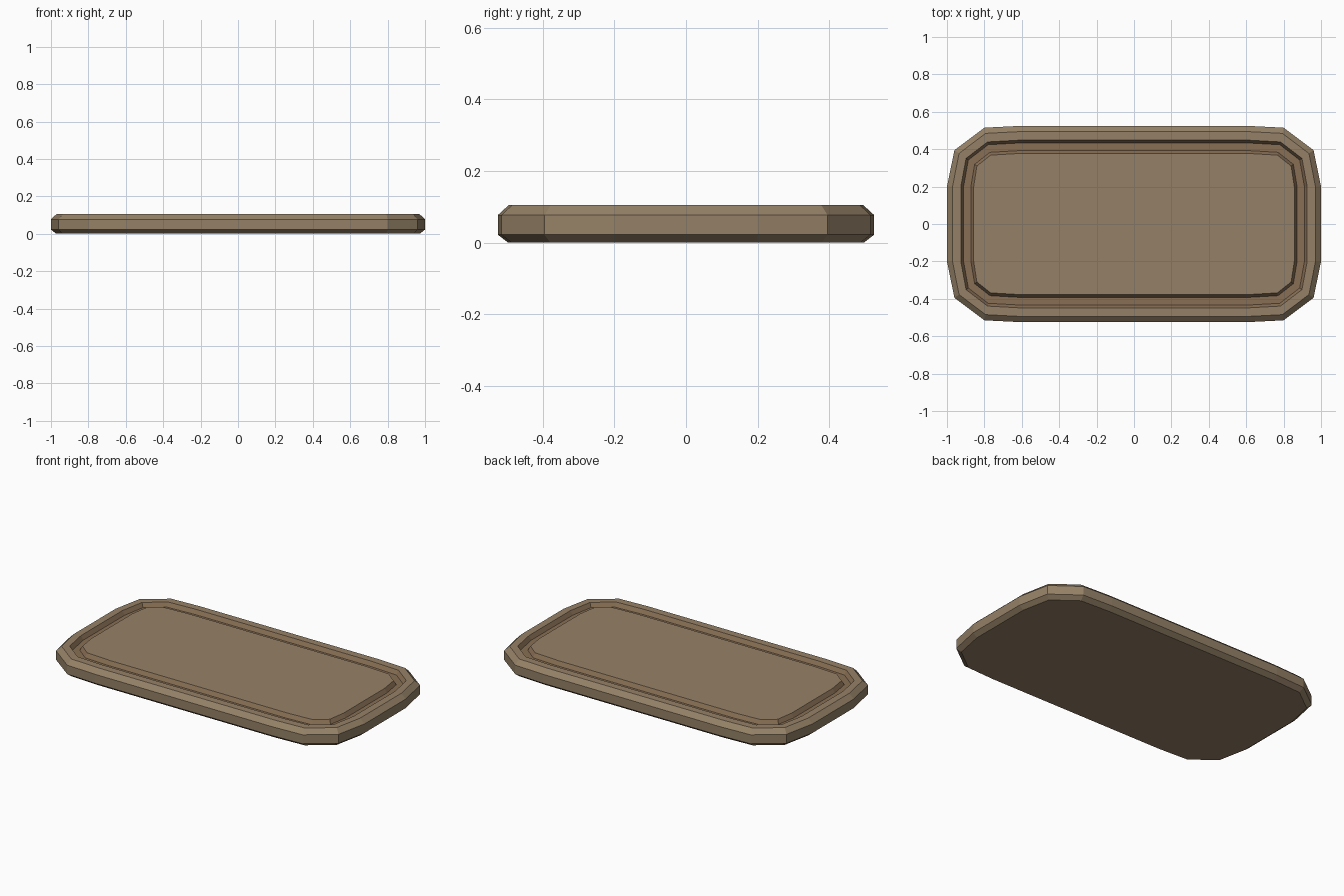
import bpy, bmesh

if "Cube" in bpy.data.objects:
    bpy.data.objects.remove(bpy.data.objects["Cube"])

# Quarter outlines: board edge and raised centre panel
OUTER = [(1.0, 0.2), (0.96, 0.395), (0.80, 0.515), (0.6, 0.525)]
INNER = [(0.857, 0.2), (0.84, 0.31), (0.767, 0.368), (0.6, 0.378)]
SPAN = 0.145


def outline(inset):
    t = inset / SPAN
    q = [(a + (c - a) * t, b + (d - b) * t) for (a, b), (c, d) in zip(OUTER, INNER)]
    left = [(-x, y) for x, y in reversed(q)]
    half = q + left
    return half + [(-x, -y) for x, y in half]


def material(name, color):
    m = bpy.data.materials.new(name)
    m.diffuse_color = color
    m.use_nodes = True
    m.node_tree.nodes["Principled BSDF"].inputs["Base Color"].default_value = m.diffuse_color
    return m


# Cross-section from underside to centre panel: (inset, height)
PROFILE = [(0.028, 0.0), (0.0, 0.022), (0.0, 0.077), (0.03, 0.105),
           (0.075, 0.105), (0.09, 0.08), (0.130, 0.08), (SPAN, 0.105)]
GROOVE = (4, 5, 6)

bm = bmesh.new()
rings = [[bm.verts.new((x, y, z)) for x, y in outline(i)] for i, z in PROFILE]
for k, (a, b) in enumerate(zip(rings, rings[1:])):
    for i in range(len(a)):
        j = (i + 1) % len(a)
        f = bm.faces.new((a[i], a[j], b[j], b[i]))
        f.material_index = 1 if k in GROOVE else 0

# Underside and centre panel
bm.faces.new(rings[0][::-1])
bm.faces.new(rings[-1])
bmesh.ops.recalc_face_normals(bm, faces=bm.faces[:])

mesh = bpy.data.meshes.new("cutting_board")
bm.to_mesh(mesh)
bm.free()
mesh.materials.append(material("wood", (0.30, 0.22, 0.135, 1)))
mesh.materials.append(material("groove_wood", (0.25, 0.16, 0.09, 1)))
board = bpy.data.objects.new("cutting_board", mesh)
bpy.context.collection.objects.link(board)
